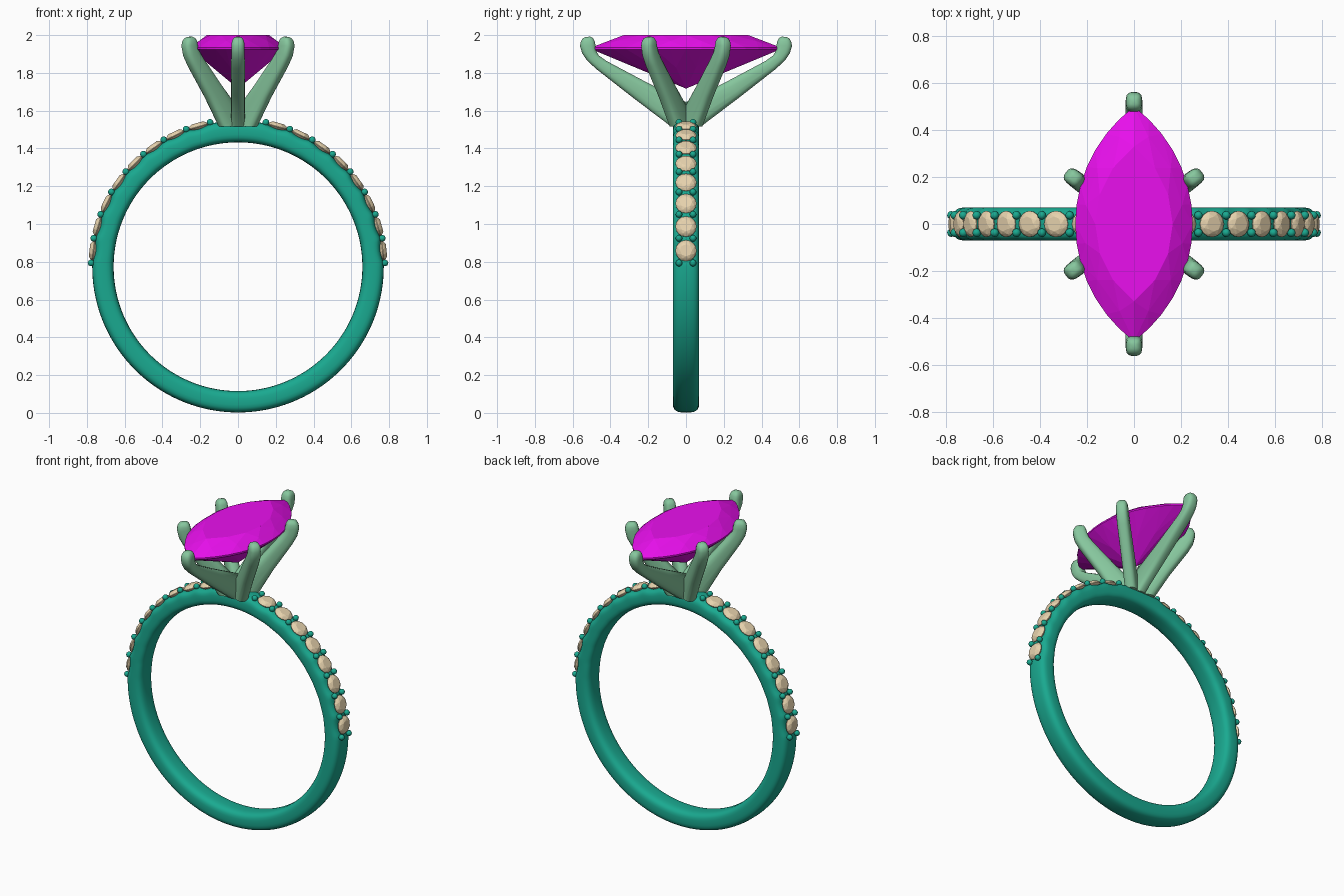
import bpy, bmesh, math
from mathutils import Matrix, Vector

if "Cube" in bpy.data.objects:
    bpy.data.objects.remove(bpy.data.objects["Cube"])

CZ, R_OUT, R_IN = 0.774, 0.772, 0.658      # band centre height and radii
STEP, FIRST, COUNT = 9.7, 6.3, 8           # small stone spacing in degrees


def material(name, rgb):
    m = bpy.data.materials.new(name)
    m.diffuse_color = (*rgb, 1)
    m.use_nodes = True
    m.node_tree.nodes["Principled BSDF"].inputs["Base Color"].default_value = m.diffuse_color
    return m


TEAL = material("teal_metal", (0.01, 0.40, 0.28))
GREEN = material("pale_green_metal", (0.24, 0.57, 0.34))
MAGENTA = material("magenta_gem", (0.82, 0.005, 0.85))
CREAM = material("cream_gem", (0.80, 0.65, 0.42))


def finish(bm, name, mat, smooth=None):
    bmesh.ops.recalc_face_normals(bm, faces=bm.faces[:])
    me = bpy.data.meshes.new(name)
    bm.to_mesh(me)
    bm.free()
    ob = bpy.data.objects.new(name, me)
    bpy.context.collection.objects.link(ob)
    me.materials.append(mat)
    if smooth:
        bpy.ops.object.select_all(action='DESELECT')
        ob.select_set(True)
        bpy.context.view_layer.objects.active = ob
        bpy.ops.object.shade_smooth_by_angle(angle=math.radians(smooth))
    return ob


def squircle(n, power):
    # rounded-square cross-section with unit half-size
    pts = []
    for i in range(n):
        a = 2 * math.pi * (i + 0.5) / n
        c, s = math.cos(a), math.sin(a)
        pts.append((math.copysign(abs(c) ** (2 / power), c),
                    math.copysign(abs(s) ** (2 / power), s)))
    return pts


def loft(bm, rings, closed):
    loops = [[bm.verts.new(p) for p in ring] for ring in rings]
    n = len(loops[0])
    for i in range(len(loops) if closed else len(loops) - 1):
        a, b = loops[i], loops[(i + 1) % len(loops)]
        for j in range(n):
            k = (j + 1) % n
            bm.faces.new((a[j], a[k], b[k], b[j]))
    if not closed:
        bm.faces.new(loops[0])
        bm.faces.new(loops[-1])


# Band, slightly scalloped under the small stones
bm = bmesh.new()
rings = []
for i in range(288):
    d = 360 * i / 288
    a = math.radians(d)
    e = math.degrees(math.asin(max(-1, min(1, math.sin(a)))))
    u = (e - FIRST) / STEP + 0.5
    dip = 0.012 * abs(math.sin(math.pi * u)) if 0 < u < COUNT else 0
    mid, half = (R_OUT - dip + R_IN) / 2, (R_OUT - dip - R_IN) / 2
    rings.append([((mid + half * p) * math.cos(a), 0.07 * q, CZ + (mid + half * p) * math.sin(a))
                  for p, q in squircle(24, 3.2)])
loft(bm, rings, True)
finish(bm, "band", TEAL, 50)


def ring_frame(deg, side):
    # local z points outward from the band
    m = Matrix.Translation((0, 0, CZ)) @ Matrix.Rotation(math.radians(90 - deg), 4, 'Y')
    return Matrix.Diagonal((side, 1, 1, 1)) @ m


def gem(name, rings, tip, mat, frame=Matrix()):
    # faceted stone as the hull of its facet corners
    bm = bmesh.new()
    for p in [q for r in rings for q in r] + [tip]:
        bm.verts.new(frame @ Vector(p))
    bmesh.ops.convex_hull(bm, input=bm.verts[:])
    bmesh.ops.dissolve_limit(bm, angle_limit=0.01, verts=bm.verts[:], edges=bm.edges[:])
    return finish(bm, name, mat)


def circle(r, z, n, off=0):
    return [(r * math.cos(2 * math.pi * (i + off) / n),
             r * math.sin(2 * math.pi * (i + off) / n), z) for i in range(n)]


# Small stones and bead prongs along both shoulders
for side, label in ((1, "right"), (-1, "left")):
    for i in range(COUNT):
        gem(f"{label}_small_stone_{i + 1}",
            [circle(0.032, 0.791, 8), circle(0.046, 0.784, 8, 0.5),
             circle(0.056, 0.772, 16), circle(0.056, 0.769, 16)],
            (0, 0, 0.725), CREAM, ring_frame(FIRST + i * STEP, side))
    bm = bmesh.new()
    for i in range(COUNT + 1):
        f = ring_frame(FIRST + (i - 0.5) * STEP, side)
        for y in (-0.037, 0.037):
            bmesh.ops.create_uvsphere(bm, u_segments=14, v_segments=8, radius=0.018,
                                      matrix=f @ Matrix.Translation((0, y, 0.778)))
    finish(bm, f"{label}_beads", TEAL, 60)


def marquise(scale, z, n, off=0):
    # pointed oval from two arcs, n steps per side
    pts = []
    for s in (1, -1):
        for i in range(n):
            t = math.radians(53.13) * (2 * (i + off) / n - 1)
            pts.append((s * scale * (0.625 * math.cos(t) - 0.375),
                        s * scale * 0.625 * math.sin(t), z))
    return pts


# Centre gem
gem("centre_gem", [marquise(0.66, 2.0, 6), marquise(0.85, 1.969, 6, 0.5),
                   marquise(1, 1.935, 14), marquise(1, 1.925, 14),
                   marquise(0.55, 1.828, 6, 0.5)],
    (0, 0, 1.717), MAGENTA)


def prong(name, angle, sections):
    # sections: inner r, inner z, outer r, outer z, half width
    ca, sa = math.cos(angle), math.sin(angle)
    rings = []
    for ri, zi, ro, zo, w in sections:
        ring = []
        for p, q in squircle(16, 3):
            k = (p + 1) / 2
            r, z = ri + (ro - ri) * k, zi + (zo - zi) * k
            ring.append((r * ca - w * q * sa, r * sa + w * q * ca, z))
        rings.append(ring)
    bm = bmesh.new()
    loft(bm, rings, False)
    finish(bm, name, GREEN, 45)


def tip_sections(r):
    # rounded claw top centred at radius r
    return [(r - h, z, r + h, z - 0.002, w) for h, z, w in
            ((0.012, 1.992, 0.012), (0.027, 1.985, 0.025), (0.037, 1.968, 0.033), (0.042, 1.945, 0.035))]


END = [(-0.005, 1.515, 0.08, 1.515, 0.038), (-0.005, 1.645, 0.082, 1.517, 0.038),
       (0.22, 1.757, 0.29, 1.675, 0.038), (0.42, 1.863, 0.475, 1.82, 0.037),
       (0.462, 1.893, 0.525, 1.866, 0.036), (0.476, 1.918, 0.55, 1.904, 0.036)]
SIDE = [(-0.005, 1.515, 0.118, 1.515, 0.038), (-0.005, 1.60, 0.12, 1.517, 0.038),
        (0.12, 1.735, 0.21, 1.67, 0.038), (0.24, 1.875, 0.322, 1.835, 0.037),
        (0.268, 1.912, 0.352, 1.89, 0.036)]

# Six claws holding the centre gem
for s, label in ((-1, "front"), (1, "back")):
    prong(f"{label}_end_claw", s * math.pi / 2, END + tip_sections(0.52)[::-1])
    for m, lr in ((1, "right"), (-1, "left")):
        prong(f"{label}_{lr}_claw", math.atan2(s * 0.195, m * 0.255),
              SIDE + tip_sections(0.322)[::-1])
